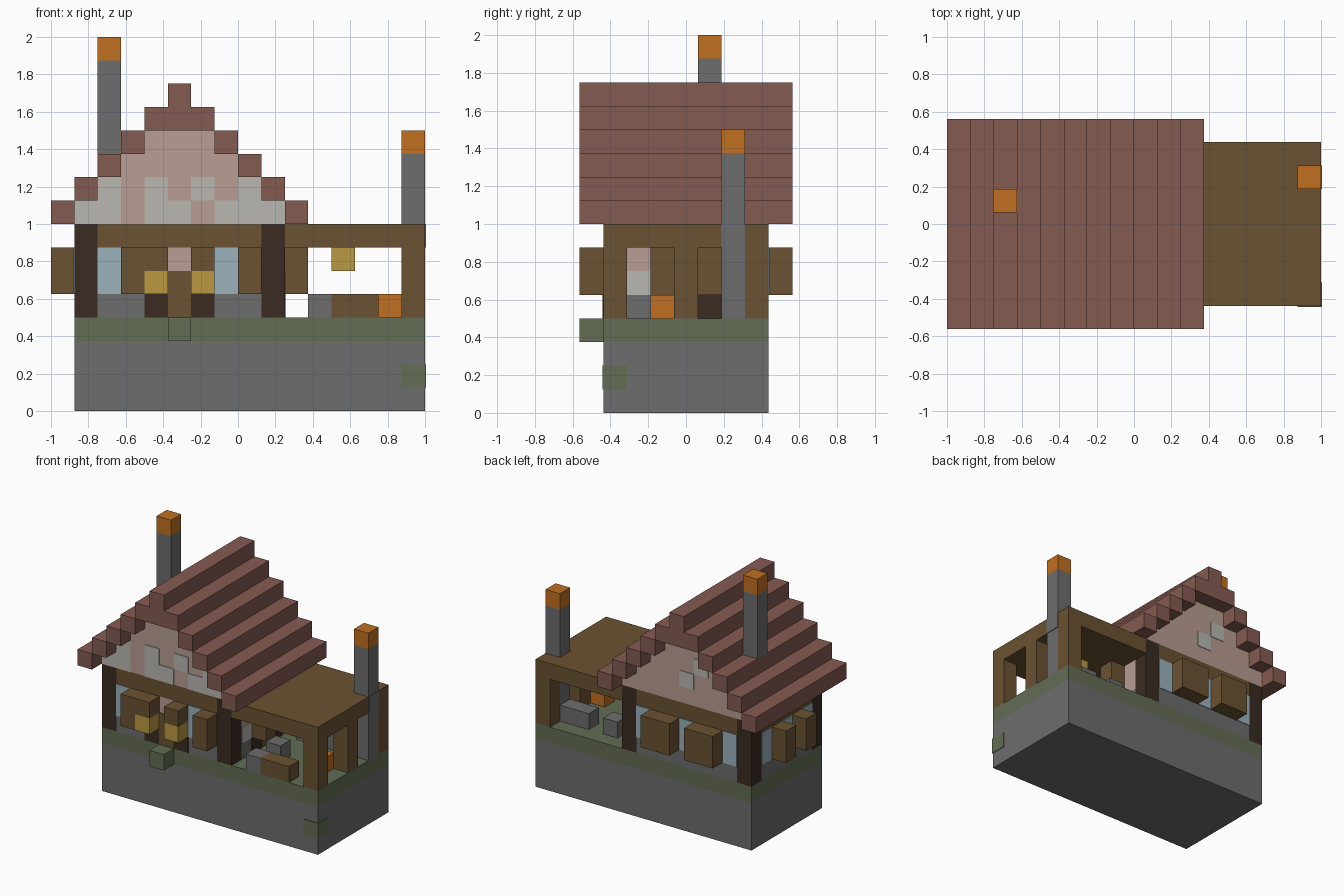
import bpy, bmesh
from mathutils import Matrix, Vector

if "Cube" in bpy.data.objects:
    bpy.data.objects.remove(bpy.data.objects["Cube"], do_unlink=True)

U = 0.125      # size of one building block
THIN = 0.04    # plate thickness, in blocks


def material(name, r, g, b):
    lin = [((c / 255 + 0.055) / 1.055) ** 2.4 for c in (r, g, b)]
    m = bpy.data.materials.new(name)
    m.use_nodes = True
    m.diffuse_color = (*lin, 1)
    m.node_tree.nodes["Principled BSDF"].inputs["Base Color"].default_value = (*lin, 1)
    return m


STONE = material("stone grey", 109, 109, 109)
GRASS = material("grass green", 98, 109, 84)
WOOD = material("wood brown", 106, 82, 50)
DARK = material("dark timber", 58, 43, 34)
ROOF = material("roof red", 132, 91, 81)
PLASTER = material("pink plaster", 184, 158, 146)
WHITE = material("pale plaster", 184, 183, 177)
GLASS = material("window blue", 155, 178, 188)
LAMP = material("lamp yellow", 186, 152, 66)
FIRE = material("fire orange", 192, 112, 32)


def blocks(name, mat, *boxes):
    """One object from boxes given as corner (i, j, k) and size in blocks."""
    bm = bmesh.new()
    for i, j, k, w, d, h in boxes:
        centre = Vector((i + w / 2 - 8, j + d / 2 - 4.5, k + h / 2)) * U
        size = Matrix.Diagonal((w * U, d * U, h * U, 1))
        bmesh.ops.create_cube(bm, size=1, matrix=Matrix.Translation(centre) @ size)
    mesh = bpy.data.meshes.new(name)
    bm.to_mesh(mesh)
    bm.free()
    mesh.materials.append(mat)
    ob = bpy.data.objects.new(name, mesh)
    bpy.context.collection.objects.link(ob)
    return ob


# Thin plates lying on each side of the house
def front(i, k, h=1):
    return (i, 1 - THIN, k, 1, THIN, h)


def back(i, k, h=1):
    return (i, 8, k, 1, THIN, h)


def left(j, k, h=1):
    return (10, j, k, THIN, 1, h)


def right(j, k, h=1):
    return (1 - THIN, j, k, THIN, 1, h)


# Ground
blocks("foundation", STONE, (1, 1, 0, 15, 7, 3))
blocks("lawn", GRASS, (1, 1, 3, 15, 7, 1))
blocks("door_step", GRASS, (5, 0, 3, 1, 1, 1))
blocks("moss_patch", GRASS, (15, 1 - THIN, 1, 1 + THIN, 1 + THIN, 1))


# House storey: four wall strips between corner posts
def ring(k, h):
    return [(2, 1, k, 7, 1, h), (2, 7, k, 7, 1, h),
            (1, 2, k, 1, 5, h), (9, 2, k, 1, 5, h)]


blocks("corner_posts", DARK, *[(i, j, 4, 1, 1, 4) for i in (1, 9) for j in (1, 7)])
blocks("stone_plinth", STONE, *ring(4, 1))
blocks("house_walls", PLASTER, *ring(5, 2))
blocks("wall_beams", WOOD, *ring(7, 1))

# Doors and windows
blocks("doors", WOOD, front(5, 4, 2), left(4, 4, 2))
blocks("door_frames", DARK, front(4, 4), front(6, 4), left(3, 4), left(5, 4))
blocks("windows", GLASS, front(2, 5, 2), front(7, 5, 2),
       *[back(i, 5, 2) for i in (2, 5, 8)],
       *[right(j, 5, 2) for j in (2, 4, 6)])
blocks("wall_patch", WHITE, left(2, 5))

# Shutters and front lamps
blocks("front_shutters", WOOD, (3, 0, 5, 1, 1, 2), (4, 0, 6, 1, 1, 1),
       (6, 0, 6, 1, 1, 1), (8, 0, 5, 1, 1, 2))
blocks("front_lamps", LAMP, (4, 0, 5, 1, 1, 1), (6, 0, 5, 1, 1, 1))
blocks("back_shutters", WOOD, (3, 8, 5, 2, 1, 2), (6, 8, 5, 2, 1, 2))
blocks("side_shutters", WOOD, *[(i, j, 5, 1, 1, 2) for i in (0, 10) for j in (3, 5)])

# Stepped gables with pale patches
for name, j in (("front_gable", 1), ("back_gable", 7)):
    blocks(name, PLASTER, *[(1 + s, j, 8 + s, 9 - 2 * s, 1, 1) for s in range(4)])
blocks("front_gable_patches", WHITE,
       *[front(i, 8) for i in (1, 2, 4, 5, 7, 8, 9)],
       *[front(i, 9) for i in (2, 4, 6, 8)])
blocks("back_gable_patches", WHITE, back(4, 10), back(5, 9))

# Stepped roof, overhanging on every side
blocks("house_roof", ROOF, (5, 0, 12, 1, 9, 2),
       *[(i, 0, 8 + s, 1, 9, 1) for s in range(5) for i in (s, 10 - s)])

# Open porch
blocks("porch_roof", WOOD, (10, 1, 7, 6, 7, 1))
blocks("porch_posts", WOOD, *[(15, j, 4, 1, 1, 3) for j in (1, 4, 7)])
blocks("hanging_lamp", LAMP, (12, 4, 6, 1, 1, 1))
blocks("workbench", WOOD, (12, 1, 4, 2, 1, 1))
blocks("stone_blocks", STONE, (11, 1, 4, 1, 1, 1), (11, 3, 4, 1, 1, 1),
       (11, 6, 4, 1, 1, 1), (13, 6, 4, 2, 1, 1))
blocks("hearth", FIRE, (14, 3, 4, 1, 1, 1))

# Chimneys with glowing caps
blocks("house_chimney", STONE, (2, 5, 11, 1, 1, 4))
blocks("house_chimney_cap", FIRE, (2, 5, 15, 1, 1, 1))
blocks("porch_chimney", STONE, (15, 6, 4, 1, 1, 3), (15, 6, 8, 1, 1, 3))
blocks("porch_chimney_flue", STONE, (15, 6, 7, 1 + THIN, 1, 1))
blocks("porch_chimney_cap", FIRE, (15, 6, 11, 1, 1, 1))
